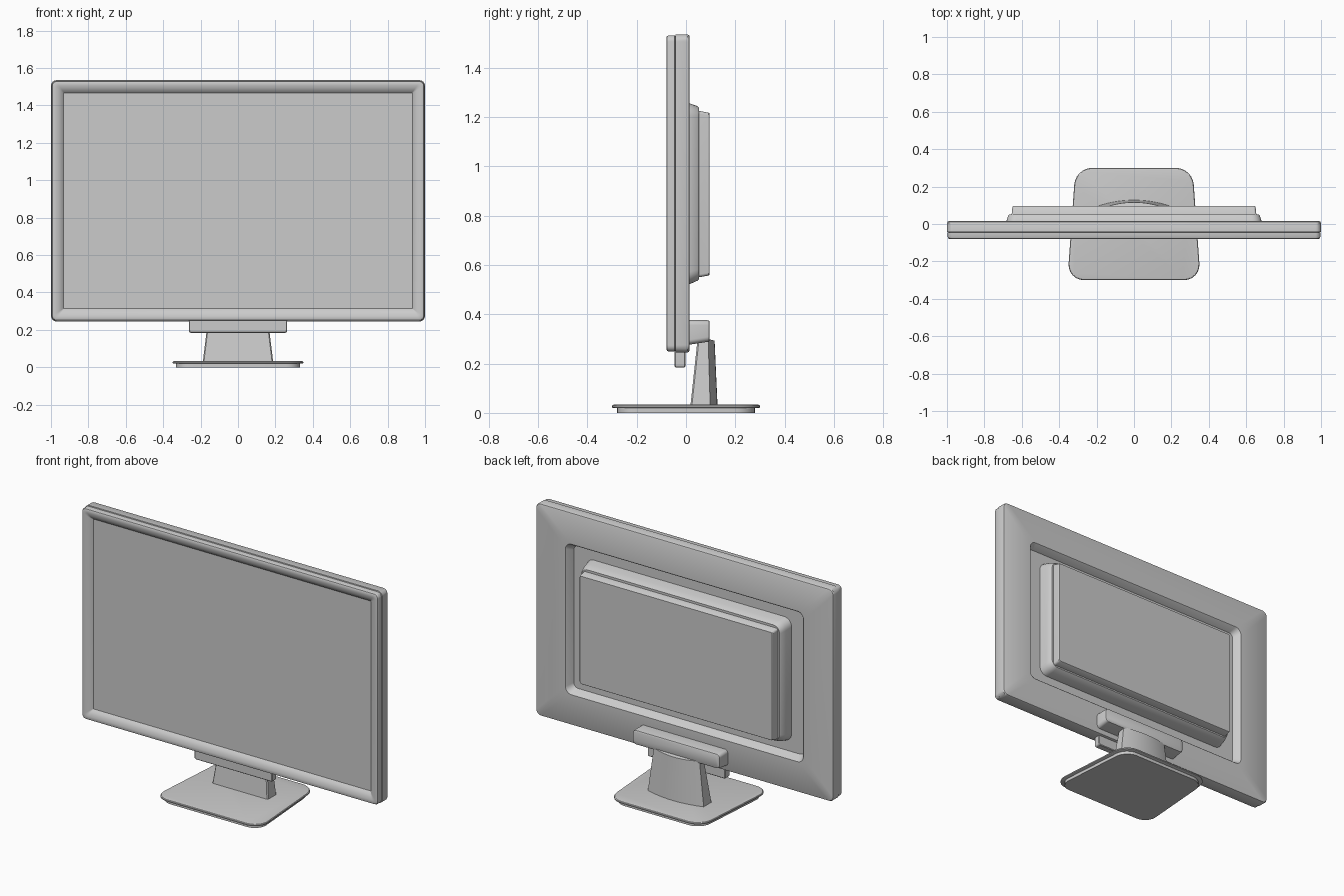
import bpy, bmesh
from math import sin, cos, pi

if "Cube" in bpy.data.objects:
    bpy.data.objects.remove(bpy.data.objects["Cube"])


def rounded(corners, r, steps=6):
    """Round the corners of a counter-clockwise 2D polygon with quadratic arcs."""
    from mathutils import Vector
    pts = [Vector(c) for c in corners]
    out = []
    for i, p in enumerate(pts):
        a = p + (pts[i - 1] - p).normalized() * r
        b = p + (pts[(i + 1) % len(pts)] - p).normalized() * r
        k = 0.17  # blend weight that makes the arc close to circular
        for s in range(steps + 1):
            t = s / steps
            w = 0.7071
            den = (1 - t) ** 2 + 2 * w * t * (1 - t) + t * t
            out.append((a * (1 - t) ** 2 + p * 2 * w * t * (1 - t) + b * t * t) / den)
    return out


def loft(name, loops, cap_start=True, cap_end=True, angle=30):
    """Skin a stack of equal-length closed loops."""
    bm = bmesh.new()
    rings = [[bm.verts.new(p) for p in loop] for loop in loops]
    n = len(rings[0])
    for a, b in zip(rings, rings[1:]):
        for i in range(n):
            j = (i + 1) % n
            bm.faces.new((a[i], a[j], b[j], b[i]))
    if cap_start:
        bm.faces.new(rings[0][::-1])
    if cap_end:
        bm.faces.new(rings[-1])
    bmesh.ops.recalc_face_normals(bm, faces=bm.faces[:])
    me = bpy.data.meshes.new(name)
    bm.to_mesh(me)
    bm.free()
    ob = bpy.data.objects.new(name, me)
    bpy.context.collection.objects.link(ob)
    bpy.ops.object.select_all(action='DESELECT')
    ob.select_set(True)
    bpy.context.view_layer.objects.active = ob
    bpy.ops.object.shade_smooth_by_angle(angle=angle * pi / 180)
    return ob


def upright(hx, z0, z1, r, y):
    """Rounded rectangle facing front/back at depth y."""
    return [(p.x, y, p.y) for p in rounded([(-hx, z0), (hx, z0), (hx, z1), (-hx, z1)], r)]


def flat(front, back, hy, r, z):
    """Rounded trapezoid lying flat at height z."""
    return [(p.x, p.y, z) for p in rounded([(-front, -hy), (front, -hy), (back, hy), (-back, hy)], r)]


def inset(d, y, r):
    """Panel outline moved inwards by d."""
    return upright(1 - d, 0.245 + d, 1.535 - d, r, y)


# screen glass
loft("screen", [upright(0.932, 0.308, 1.468, 0.004, y) for y in (-0.03, -0.055)])

# front bezel, rolled outer lip sloping in to the screen
loft("bezel", [inset(*p) for p in (
    (0.012, -0.044, 0.022), (0.004, -0.046, 0.025), (0.004, -0.07, 0.025), (0.007, -0.077, 0.025),
    (0.014, -0.08, 0.022), (0.028, -0.079, 0.015), (0.042, -0.075, 0.01),
    (0.056, -0.068, 0.006), (0.068, -0.055, 0.003), (0.068, -0.04, 0.003))], False, False)

# back shell with sunken area around the electronics housing
loft("back_shell", [
    inset(0.012, -0.045, 0.022), inset(0.0, -0.042, 0.03), inset(0.0, 0.006, 0.03),
    inset(0.003, 0.012, 0.03), inset(0.009, 0.015, 0.03),
    upright(0.80, 0.43, 1.345, 0.04, 0.015), upright(0.795, 0.435, 1.34, 0.038, 0.010),
    upright(0.775, 0.455, 1.32, 0.03, -0.03)])

# stepped rear housing
loft("rear_housing", [
    upright(0.69, 0.512, 1.264, 0.05, -0.035), upright(0.682, 0.522, 1.255, 0.05, 0.015),
    upright(0.672, 0.536, 1.244, 0.045, 0.046), upright(0.666, 0.541, 1.239, 0.042, 0.052),
    upright(0.654, 0.550, 1.225, 0.012, 0.052), upright(0.650, 0.557, 1.217, 0.012, 0.092),
    upright(0.647, 0.560, 1.214, 0.012, 0.096)])

# tab hanging below the bezel
loft("lower_tab", [upright(*p) for p in (
    (0.258, 0.188, 0.30, 0.01, -0.046), (0.262, 0.184, 0.30, 0.01, -0.042),
    (0.262, 0.184, 0.30, 0.01, -0.007), (0.258, 0.188, 0.30, 0.01, -0.003))])

# hinge block on the back
loft("hinge_block", [upright(*p) for p in (
    (0.292, 0.276, 0.376, 0.02, 0.01), (0.292, 0.288, 0.376, 0.02, 0.087),
    (0.290, 0.290, 0.374, 0.02, 0.093), (0.285, 0.295, 0.369, 0.018, 0.096))])


def neck_ring(hx, y0, y1, bulge, z0, tilt):
    """Flat front, bowed back; tilt lowers the back edge."""
    n = 16
    back = [(hx * (1 - 2 * i / n), y1 + bulge * (1 - (1 - 2 * i / n) ** 2)) for i in range(n + 1)]
    pts = [(-hx, y0 + 0.006), (-hx + 0.006, y0), (hx - 0.006, y0), (hx, y0 + 0.006)] + back
    return [(x, y, z0 - tilt * (y - y0)) for x, y in pts]


# neck
rings = []
for i in range(7):
    t = i / 6
    rings.append(neck_ring(0.188 - 0.034 * t, 0.018 + 0.03 * t, 0.098 - 0.008 * t,
                           0.03 - 0.004 * t, 0.03 + 0.28 * t, 0.25 * t))
loft("neck", rings)

# base: foot plate and wider top plate
loft("base_foot", [flat(0.337, 0.295, 0.28, 0.08, z) for z in (0.0, 0.022)])
loft("base_plate", [
    flat(0.350, 0.307, 0.295, 0.085, 0.019), flat(0.356, 0.313, 0.30, 0.088, 0.022),
    flat(0.356, 0.313, 0.30, 0.088, 0.028), flat(0.353, 0.310, 0.297, 0.087, 0.032),
    flat(0.345, 0.302, 0.29, 0.084, 0.034)])
